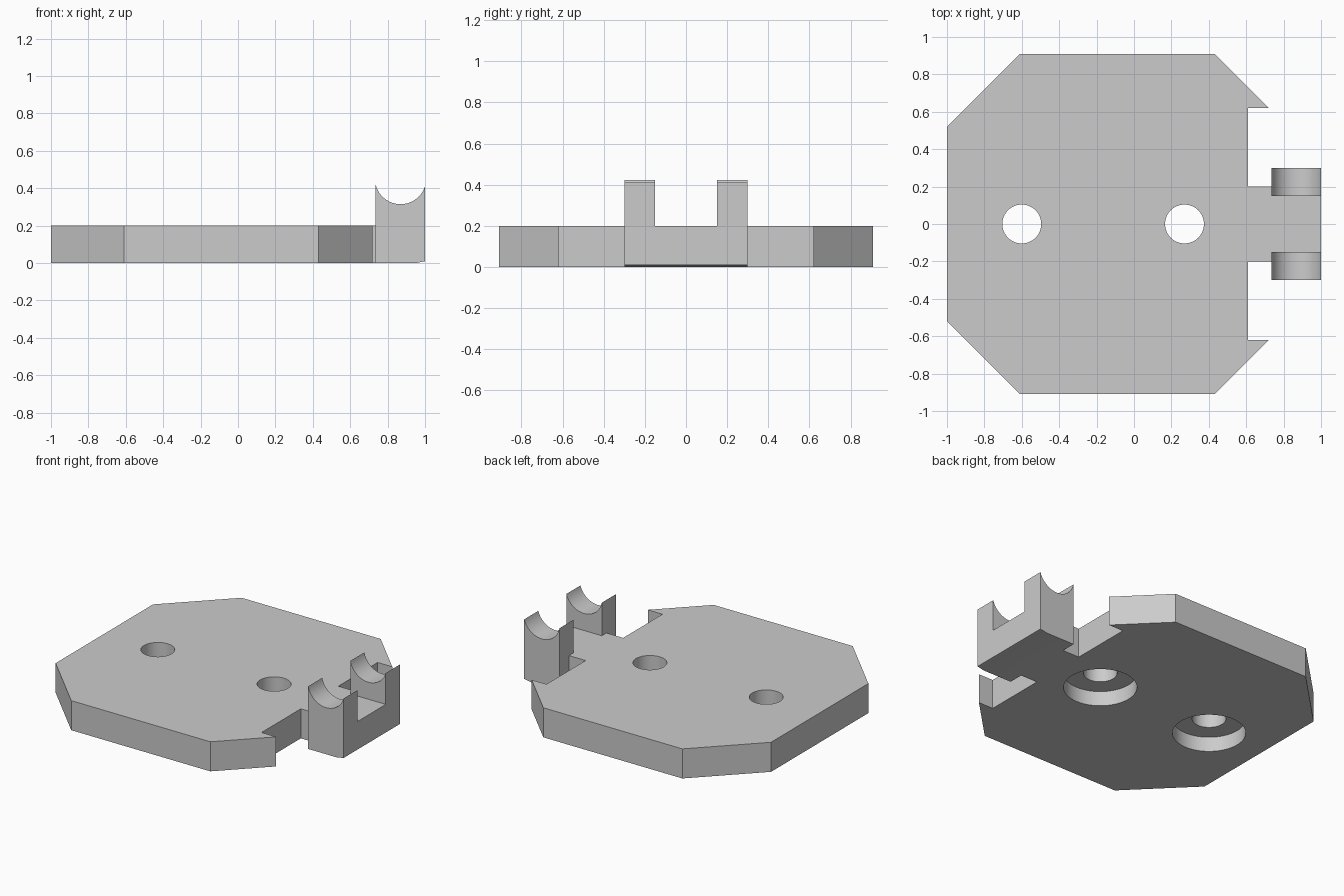
import bpy
import bmesh
from mathutils import Vector
from math import asin, sin, cos, pi

cube = bpy.data.objects.get("Cube")
if cube:
    bpy.data.objects.remove(cube, do_unlink=True)

# Single plain grey material
grey = bpy.data.materials.new("plain_grey")
grey.use_nodes = True
grey.diffuse_color = (0.6, 0.6, 0.6, 1)
grey.node_tree.nodes["Principled BSDF"].inputs["Base Color"].default_value = (0.6, 0.6, 0.6, 1)

HEIGHT = 0.2


def prism(name, points, direction):
    """Extrude a closed planar outline along a direction."""
    bm = bmesh.new()
    face = bm.faces.new([bm.verts.new(p) for p in points])
    grown = bmesh.ops.extrude_face_region(bm, geom=[face])["geom"]
    verts = [v for v in grown if isinstance(v, bmesh.types.BMVert)]
    bmesh.ops.translate(bm, verts=verts, vec=Vector(direction))
    bmesh.ops.recalc_face_normals(bm, faces=bm.faces)
    mesh = bpy.data.meshes.new(name)
    bm.to_mesh(mesh)
    bm.free()
    mesh.materials.append(grey)
    obj = bpy.data.objects.new(name, mesh)
    bpy.context.collection.objects.link(obj)
    return obj


def disc(x, radius, z, sides=64):
    return [(x + radius * cos(2 * pi * i / sides), radius * sin(2 * pi * i / sides), z)
            for i in range(sides)]


def combine(target, other, operation):
    """Apply a boolean and discard the helper."""
    mod = target.modifiers.new("combine", 'BOOLEAN')
    mod.operation = operation
    mod.solver = 'EXACT'
    mod.object = other
    bpy.context.view_layer.objects.active = target
    bpy.ops.object.modifier_apply(modifier=mod.name)
    bpy.data.objects.remove(other, do_unlink=True)


# Base plate: chamfered outline with a notched edge and a short arm
half = [(-1, 0.52), (-0.61, 0.91), (0.43, 0.91), (0.72, 0.62),
        (0.61, 0.62), (0.61, 0.2), (0.735, 0.2)]
outline = half + [(x, -y) for x, y in reversed(half)]
plate = prism("base_plate", [(x, y, 0) for x, y in outline], (0, 0, HEIGHT))

# Counterbored screw holes, wide from below
for x in (-0.6, 0.27):
    combine(plate, prism("hole_cutter", disc(x, 0.104, -0.1), (0, 0, 0.5)), 'DIFFERENCE')
    combine(plate, prism("counterbore_cutter", disc(x, 0.225, -0.1), (0, 0, 0.2)), 'DIFFERENCE')

# Saddle: block with a round groove on top and a slightly bevelled lower edge
left, right, cx, cz, r = 0.735, 1.0, 0.869, 0.452, 0.137
start, end = asin((right - cx) / r), asin((left - cx) / r)
steps = 32
profile = [(left, 0), (0.95, 0), (right, 0.01)]
for i in range(steps + 1):
    a = start + (end - start) * i / steps
    profile.append((cx + r * sin(a), cz - r * cos(a)))
saddle = prism("saddle", [(x, -0.3, z) for x, z in profile], (0, 0.6, 0))

# Gap that splits the saddle into two posts
gap = [(0.6, -0.15, HEIGHT), (1.1, -0.15, HEIGHT), (1.1, 0.15, HEIGHT), (0.6, 0.15, HEIGHT)]
combine(saddle, prism("gap_cutter", gap, (0, 0, 0.5)), 'DIFFERENCE')
combine(plate, saddle, 'UNION')

# Smooth the round walls, keep the edges sharp
bpy.ops.object.select_all(action='DESELECT')
plate.select_set(True)
bpy.context.view_layer.objects.active = plate
bpy.ops.object.shade_smooth_by_angle()
